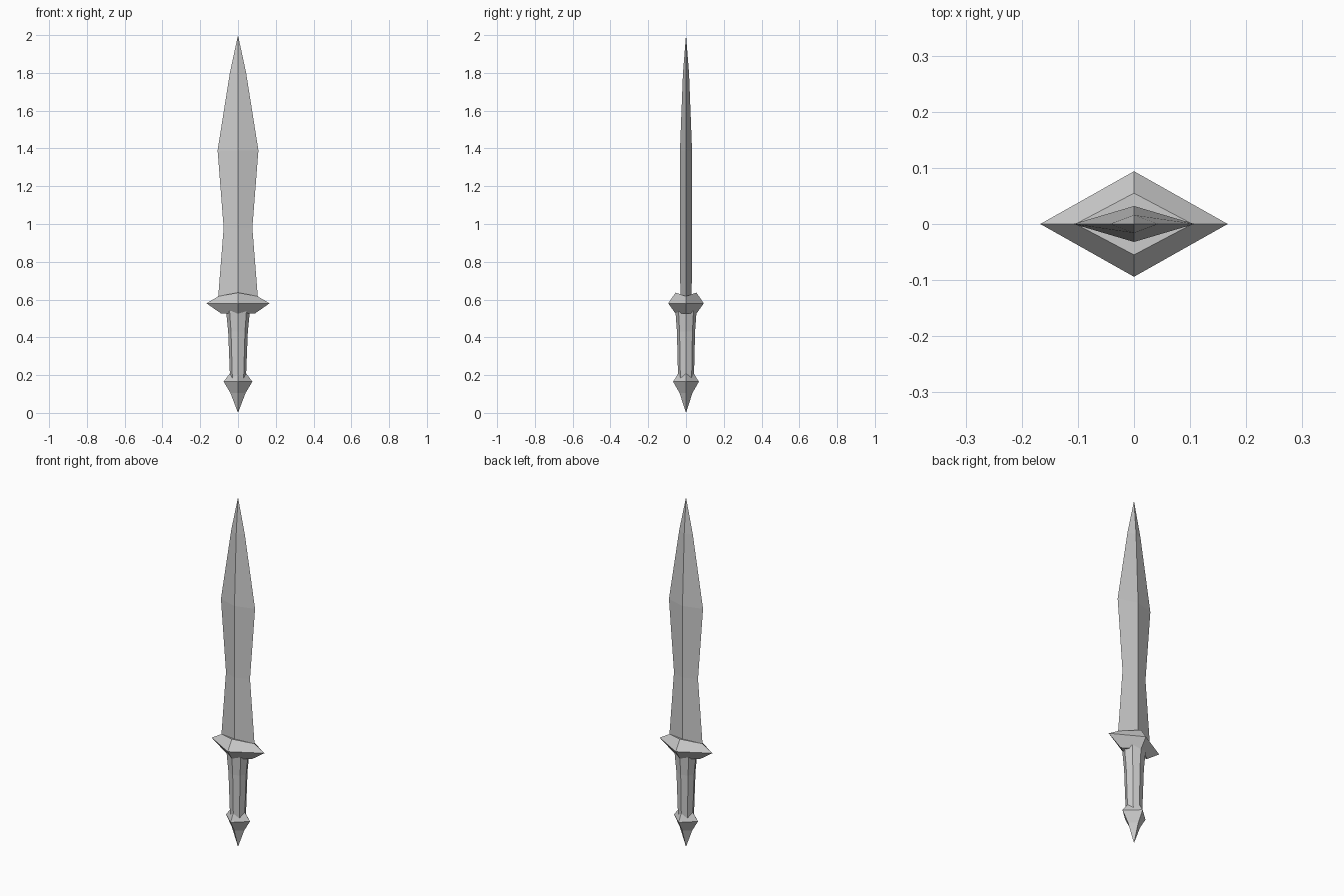
import bpy
import bmesh
from math import cos, sin, pi

cube = bpy.data.objects.get("Cube")
if cube:
    bpy.data.objects.remove(cube, do_unlink=True)

steel = bpy.data.materials.new("grey steel")
steel.use_nodes = True
steel.diffuse_color = (0.6, 0.6, 0.6, 1)
steel.node_tree.nodes["Principled BSDF"].inputs["Base Color"].default_value = (0.6, 0.6, 0.6, 1)


def loft(name, sides, rings):
    """Skin rings of (z, half width, half depth, drop at the side ends); zero width makes a point."""
    bm = bmesh.new()
    loops = []
    for z, rx, ry, drop in rings:
        if rx == 0:
            loops.append([bm.verts.new((0, 0, z))] * sides)
            continue
        angles = [2 * pi * i / sides for i in range(sides)]
        loops.append([bm.verts.new((rx * cos(a), ry * sin(a), z - drop * abs(cos(a))))
                      for a in angles])
    for low, high in zip(loops, loops[1:]):
        for i in range(sides):
            j = (i + 1) % sides
            corners = dict.fromkeys((low[i], low[j], high[j], high[i]))
            bm.faces.new(list(corners))
    for end in (loops[0], loops[-1]):
        if end[0] is not end[1]:
            bm.faces.new(end)
    bmesh.ops.recalc_face_normals(bm, faces=bm.faces)
    mesh = bpy.data.meshes.new(name)
    bm.to_mesh(mesh)
    bm.free()
    mesh.materials.append(steel)
    obj = bpy.data.objects.new(name, mesh)
    bpy.context.collection.objects.link(obj)
    return obj


# Leaf-shaped blade with a diamond section
loft("blade", 4, [
    (0.60, 0.106, 0.03, 0),
    (0.98, 0.076, 0.032, 0),
    (1.39, 0.108, 0.032, 0),
    (1.80, 0.043, 0.016, 0),
    (2.00, 0, 0, 0),
])

# Diamond crossguard with a gently drooping top
loft("guard", 4, [
    (0.525, 0.088, 0.055, 0),
    (0.58, 0.167, 0.094, 0),
    (0.637, 0.104, 0.055, 0.02),
])

# Eight-sided tapered grip
loft("grip", 8, [
    (0.18, 0.042, 0.042, 0),
    (0.43, 0.052, 0.048, 0),
    (0.54, 0.063, 0.056, 0),
])

# Pointed four-sided pommel
loft("pommel", 4, [
    (0, 0, 0, 0),
    (0.105, 0.04, 0.034, 0),
    (0.165, 0.076, 0.068, 0),
    (0.208, 0.044, 0.042, 0),
])
